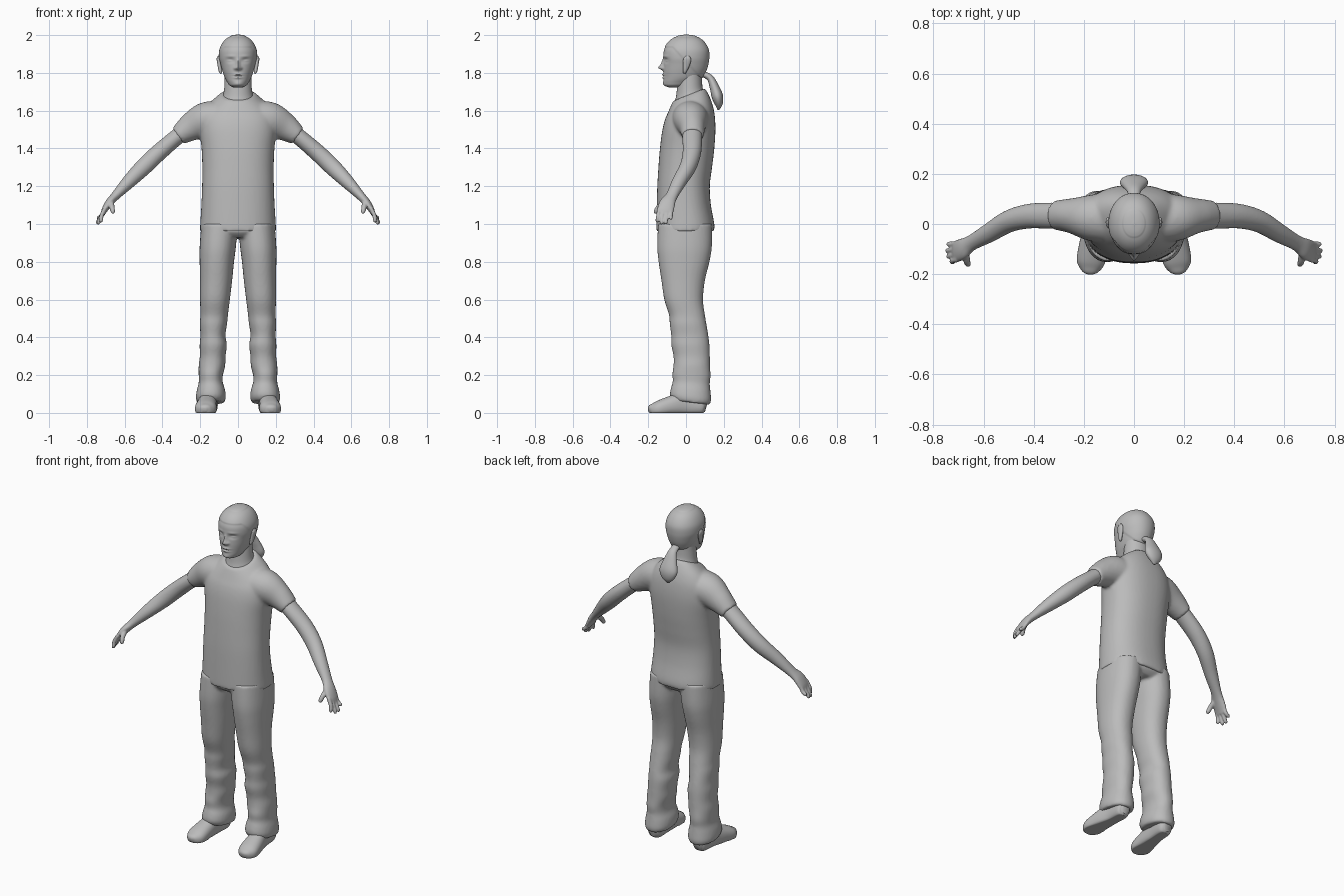
import bpy, bmesh, math
from mathutils import Vector

grey = bpy.data.materials.new("plain grey")
grey.diffuse_color = (0.5, 0.5, 0.5, 1)


def spline(rows, t):
    """Catmull-Rom value of a list of number rows at t in 0..1."""
    f = t * (len(rows) - 1)
    i = min(int(f), len(rows) - 2)
    f -= i
    a, b, c, d = (rows[max(0, min(len(rows) - 1, i + k))] for k in (-1, 0, 1, 2))
    return [q + 0.5 * f * (r - p + f * (2 * p - 5 * q + 4 * r - s + f * (3 * (q - r) + s - p)))
            for p, q, r, s in zip(a, b, c, d)]


def skin(bm, sections, power, seg):
    """Join (centre, half axis, half axis) sections into a closed tube."""
    rings = []
    for c, u, v in sections:
        ring = []
        for k in range(seg):
            a = 2 * math.pi * k / seg
            cu, sv = math.cos(a), math.sin(a)
            cu = math.copysign(abs(cu) ** (2 / power), cu)
            sv = math.copysign(abs(sv) ** (2 / power), sv)
            ring.append(bm.verts.new(c + u * cu + v * sv))
        rings.append(ring)
    for p, q in zip(rings, rings[1:]):
        for k in range(seg):
            n = (k + 1) % seg
            bm.faces.new((p[k], p[n], q[n], q[k]))
    bm.faces.new(rings[0][::-1])
    bm.faces.new(rings[-1])


def stack(bm, rows, power=2.0, seg=48, steps=6):
    """Upright body; rows: z, centre x, half width, front y, back y, tilt."""
    n = steps * (len(rows) - 1)
    secs = []
    for i in range(n + 1):
        z, cx, hw, yf, yb, tilt = spline(rows, i / n)
        hd = (yb - yf) / 2
        secs.append((Vector((cx, (yf + yb) / 2, z)), Vector((hw, 0, 0)), Vector((0, hd, tilt * hd))))
    skin(bm, secs, power, seg)


def tube(bm, rows, up=(0, 1, 0), power=2.0, seg=24, steps=6):
    """Tube along a path; rows: x, y, z, radius across up, radius along up."""
    n = steps * (len(rows) - 1)
    pts = [spline(rows, i / n) for i in range(n + 1)]
    up, secs = Vector(up), []
    for i, p in enumerate(pts):
        t = (Vector(pts[min(i + 1, n)][:3]) - Vector(pts[max(i - 1, 0)][:3])).normalized()
        v = (up - t * up.dot(t)).normalized()
        secs.append((Vector(p[:3]), v.cross(t) * p[3], v * p[4]))
    skin(bm, secs, power, seg)


def part(name, bm, mirror=False, voxel=0, smooth=3):
    bmesh.ops.recalc_face_normals(bm, faces=bm.faces)
    me = bpy.data.meshes.new(name)
    bm.to_mesh(me)
    bm.free()
    me.materials.append(grey)
    ob = bpy.data.objects.new(name, me)
    bpy.context.collection.objects.link(ob)
    if mirror:
        ob.modifiers.new("mirror", 'MIRROR').use_mirror_merge = False
    if voxel:
        r = ob.modifiers.new("blend", 'REMESH')
        r.mode, r.voxel_size, r.use_smooth_shade = 'VOXEL', voxel, True
        s = ob.modifiers.new("soften", 'SMOOTH')
        s.factor, s.iterations = 0.5, smooth
    else:
        bpy.ops.object.select_all(action='DESELECT')
        ob.select_set(True)
        bpy.context.view_layer.objects.active = ob
        bpy.ops.object.shade_smooth_by_angle(angle=math.radians(50))
    return ob


# Shirt: torso with two sleeves, blended
bm = bmesh.new()
stack(bm, [(.962, 0, .202, -.157, .149, 0), (1.0, 0, .2, -.157, .15, 0), (1.1, 0, .194, -.155, .132, 0),
           (1.2, 0, .19, -.152, .126, 0), (1.3, 0, .189, -.146, .138, 0), (1.4, 0, .193, -.138, .15, 0),
           (1.5, 0, .203, -.126, .156, .05), (1.57, 0, .195, -.112, .15, .15), (1.62, 0, .165, -.095, .135, .25),
           (1.66, 0, .122, -.08, .115, .35), (1.685, 0, .088, -.068, .1, .4)], power=2.3)
for s in (1, -1):
    tube(bm, [(s * .08, .02, 1.56, .09, .1), (s * .17, .025, 1.55, .095, .093),
              (s * .25, .033, 1.512, .075, .07), (s * .317, .035, 1.466, .051, .058)])
part("shirt", bm, voxel=.009, smooth=5)

# Trousers: hips and two legs, blended
bm = bmesh.new()
stack(bm, [(.93, 0, .17, -.12, .11, 0), (.96, 0, .19, -.148, .138, 0), (1.0, 0, .19, -.148, .138, 0)], power=2.3)
leg = [(.055, .145, .072, -.07, .125, -.12), (.08, .144, .079, -.085, .133, -.12), (.12, .143, .075, -.08, .13, -.1),
       (.16, .144, .064, -.07, .126, -.06), (.2, .144, .064, -.072, .13, -.05), (.25, .138, .07, -.066, .127, 0),
       (.3, .134, .068, -.066, .126, 0), (.36, .131, .072, -.078, .124, 0), (.41, .133, .066, -.078, .118, 0),
       (.47, .13, .072, -.086, .108, 0), (.52, .126, .073, -.09, .1, 0), (.6, .122, .079, -.115, .09, 0),
       (.7, .116, .085, -.13, .1, 0), (.8, .112, .091, -.145, .124, 0), (.88, .107, .096, -.152, .137, 0),
       (1.0, .097, .097, -.148, .138, 0)]
stack(bm, leg, power=2.2, steps=4)
part("trousers", bm, mirror=True, voxel=.009, smooth=3)

# Shoes with flat soles
bm = bmesh.new()
tube(bm, [(.15, .108, .035, .02, .03), (.15, .085, .04, .042, .05), (.155, 0, .05, .044, .065),
          (.165, -.08, .037, .053, .052), (.172, -.15, .02, .056, .042), (.176, -.188, .018, .034, .026),
          (.177, -.2, .016, .01, .01)], up=(0, 0, 1), power=2.3, seg=32)
for v in bm.verts:
    v.co.z = max(v.co.z, 0)
part("shoes", bm, mirror=True)

# Arms with palm, fingers and thumb, blended
bm = bmesh.new()
tube(bm, [(.25, .033, 1.517, .045, .05), (.33, .033, 1.455, .043, .052), (.42, .031, 1.378, .045, .049),
          (.5, .01, 1.302, .045, .044), (.58, -.037, 1.222, .036, .038), (.648, -.075, 1.15, .024, .032),
          (.682, -.098, 1.112, .021, .042), (.706, -.108, 1.075, .016, .044), (.717, -.112, 1.05, .011, .04)])
for y0, y1, x1, z1 in ((-.142, -.152, .728, 1.008), (-.121, -.13, .742, .997),
                       (-.1, -.106, .746, 1.0), (-.08, -.08, .742, 1.022)):
    tube(bm, [(.703, y0, 1.085, .011, .011), (.722, (y0 + y1) / 2, 1.045, .0115, .0105),
              (x1 - .003, y1, z1 + .01, .0105, .0095), (x1, y1, z1, .005, .005)], seg=12)
tube(bm, [(.672, -.1, 1.125, .015, .016), (.668, -.143, 1.092, .014, .014),
          (.662, -.16, 1.065, .012, .012), (.661, -.165, 1.055, .006, .006)], seg=12)
part("arms", bm, mirror=True, voxel=.005, smooth=3)

# Neck
bm = bmesh.new()
stack(bm, [(1.6, 0, .1, -.06, .1, 0), (1.66, 0, .085, -.062, .1, .3), (1.7, 0, .075, -.052, .088, .3),
           (1.75, 0, .071, -.046, .085, .2), (1.8, 0, .07, -.04, .085, 0)])
part("neck", bm)

# Head, with face modelled by soft bumps: x, z, push forward, width, height
bm = bmesh.new()
stack(bm, [(1.722, 0, .022, -.09, -.035, 0), (1.732, 0, .045, -.113, .01, 0), (1.75, 0, .058, -.12, .045, 0),
           (1.775, 0, .072, -.12, .085, 0), (1.81, 0, .084, -.121, .106, 0), (1.845, 0, .093, -.12, .117, 0),
           (1.88, 0, .1, -.121, .122, 0), (1.92, 0, .098, -.118, .12, 0), (1.955, 0, .083, -.1, .103, 0),
           (1.98, 0, .061, -.073, .078, 0), (1.995, 0, .032, -.038, .043, 0), (2.0, 0, .004, -.004, .006, 0)],
      power=2.1, seg=112, steps=9)
bumps = [(0, 1.828, .024, .012, .013), (0, 1.85, .012, .009, .022), (0, 1.79, .007, .022, .006),
         (0, 1.774, .007, .02, .006), (0, 1.74, .005, .022, .012), (0, 1.783, -.003, .025, .003)]
for s in (1, -1):
    bumps += [(s * .015, 1.824, .009, .008, .008), (s * .04, 1.866, -.011, .021, .012),
              (s * .043, 1.864, .006, .014, .006), (s * .04, 1.888, .003, .025, .007)]
for v in bm.verts:
    x, y, z = v.co
    # raised hair above a hairline that drops towards the nape
    line = 1.935 - 1.1 * max(0, y + .07)
    rise = max(0, min(1, (z - line) / .006))
    out = Vector((x, y, (z - 1.87) * .5)).normalized()
    v.co += out * .003 * rise - out * .0015 * (z < 1.99)
    if y < -.03:
        v.co.y -= sum(a * math.exp(-((x - bx) / w) ** 2 - ((z - bz) / h) ** 2) for bx, bz, a, w, h in bumps)
part("head", bm)

# Ears
bm = bmesh.new()
tube(bm, [(.088, -.008, 1.797, .004, .006), (.093, -.006, 1.81, .009, .011), (.099, .002, 1.845, .01, .019),
          (.104, .007, 1.875, .009, .02), (.104, .008, 1.89, .003, .008)], seg=16)
part("ears", bm, mirror=True)

# Ponytail
bm = bmesh.new()
tube(bm, [(0, .09, 1.795, .016, .022), (0, .128, 1.772, .018, .026), (0, .15, 1.725, .025, .042),
          (0, .166, 1.675, .03, .056), (0, .173, 1.635, .021, .04), (0, .171, 1.603, .004, .006)],
     up=(1, 0, 0), seg=32)
part("ponytail", bm)
